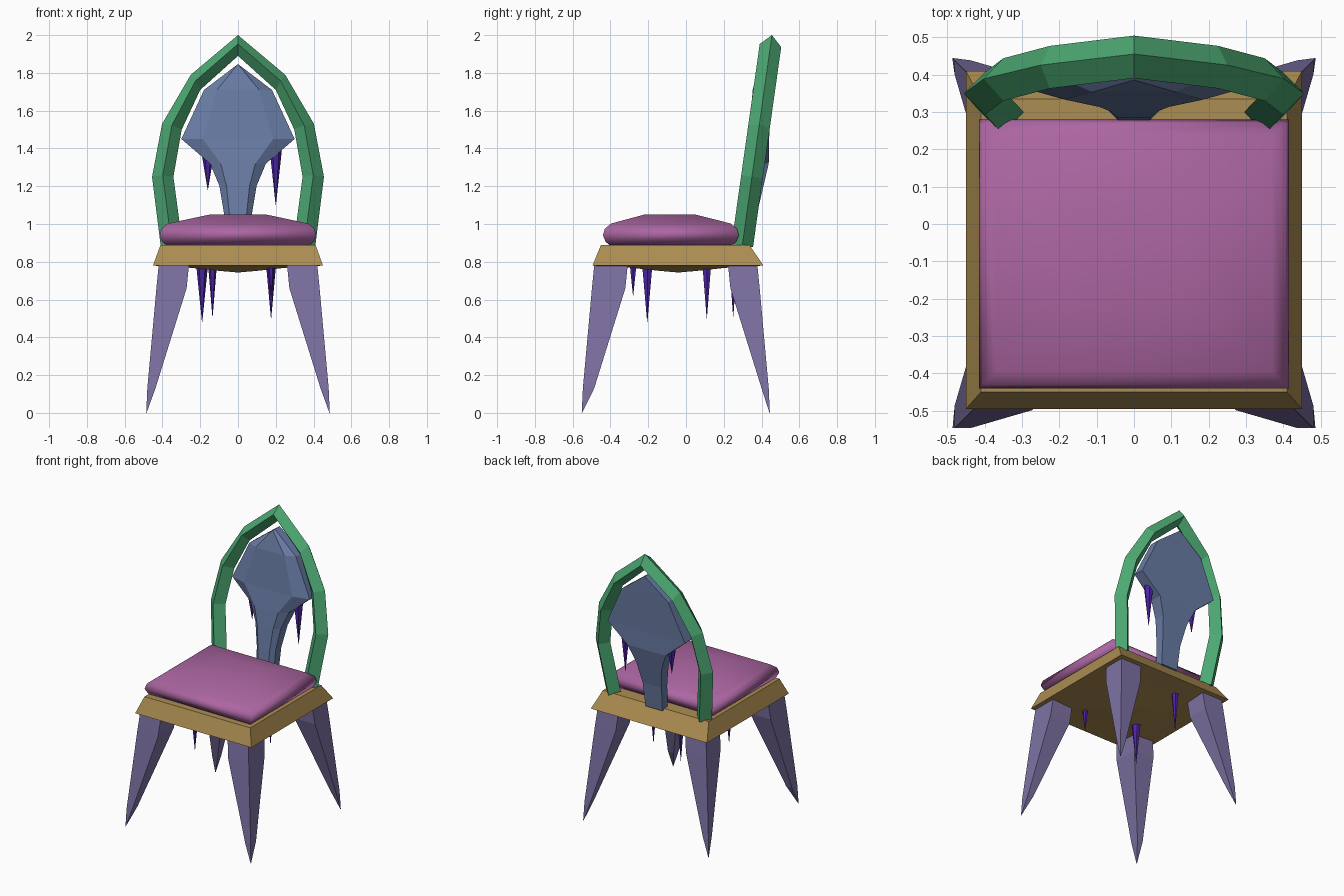
import bpy, bmesh, math

if "Cube" in bpy.data.objects:
    bpy.data.objects.remove(bpy.data.objects["Cube"])


def material(name, srgb):
    m = bpy.data.materials.new(name)
    lin = [((c / 255 + 0.055) / 1.055) ** 2.4 for c in srgb]
    m.diffuse_color = (*lin, 1)
    m.use_nodes = True
    m.node_tree.nodes["Principled BSDF"].inputs["Base Color"].default_value = m.diffuse_color
    return m


GREEN = material("green_frame", (76, 168, 114))
BROWN = material("tan_wood", (172, 141, 82))
MAUVE = material("mauve_cushion", (172, 102, 162))
LILAC = material("lilac_leg", (126, 114, 164))
BLUE = material("slate_blue", (106, 125, 166))
VIOLET = material("deep_violet", (78, 36, 165))


def loft(name, rings, mat):
    """Skin a list of equal-length point rings and cap both ends."""
    bm = bmesh.new()
    loops = [[bm.verts.new(p) for p in ring] for ring in rings]
    n = len(loops[0])
    for a, b in zip(loops, loops[1:]):
        for i in range(n):
            j = (i + 1) % n
            bm.faces.new((a[i], a[j], b[j], b[i]))
    bm.faces.new(loops[0])
    bm.faces.new(loops[-1])
    bmesh.ops.remove_doubles(bm, verts=bm.verts, dist=0.0005)
    bmesh.ops.recalc_face_normals(bm, faces=bm.faces)
    mesh = bpy.data.meshes.new(name)
    bm.to_mesh(mesh)
    bm.free()
    mesh.materials.append(mat)
    obj = bpy.data.objects.new(name, mesh)
    bpy.context.collection.objects.link(obj)
    return obj


def rect(x0, x1, y0, y1, z):
    return [(x0, y0, z), (x1, y0, z), (x1, y1, z), (x0, y1, z)]


# Seat base: sloped rim with a shallow bulging underside
base = [(.41, -.45, .335, .89), (.45, -.495, .41, .78), (.25, -.29, .21, .768),
        (.10, -.14, .06, .752), (.01, -.05, -.03, .744)]
loft("seat_base", [rect(-w, w, a, b, z) for w, a, b, z in base], BROWN)

# Cushion: soft pillow with a flat centre
pillow = [(.375, -.40, .24, .885), (.40, -.425, .265, .905), (.415, -.44, .28, .94),
          (.405, -.43, .27, .975), (.37, -.395, .235, 1.003), (.15, -.22, .05, 1.05)]
cushion = loft("cushion", [rect(-w, w, a, b, z) for w, a, b, z in pillow], MAUVE)
for p in cushion.data.polygons:
    p.use_smooth = True

# Legs: splayed square spikes, mirrored left/right and front/back
# (inner x, outer x, z); depth runs the same way from the seat centre line
leg = [(.258, .418, .80), (.272, .432, .66), (.437, .48, .13), (.484, .486, 0)]
for sx, side in ((-1, "left"), (1, "right")):
    for sy, end in ((-1, "front"), (1, "back")):
        off = -.048 if sy < 0 else -.040
        rings = []
        for i, o, z in leg:
            yi = (i + .018) * sy + off
            yo = (o + .018) * sy + off
            if sy < 0:
                yi, yo = yi + .012, yo + .049 * .98
                yi, yo = yi + .005, yo - .049 * .98
            else:
                yi, yo = yi - .015, yo - .02
            if o > .485:
                yi = yo - .002 * sy
            rings.append(rect(i * sx, o * sx, yi, yo, z))
        loft(f"{end}_{side}_leg", rings, LILAC)

# Back arch: diamond section (outer ridge, front ridge, inner ridge, back ridge)
# (outer x, outer z, inner x, inner z)
half = [(.408, .872, .295, .90), (.455, 1.25, .342, 1.25), (.402, 1.53, .298, 1.50),
        (.25, 1.79, .20, 1.71), (0, 2.0, 0, 1.89)]
stations = [(-a, b, -c, d) for a, b, c, d in half] + half[-2::-1]
arch = []
for ox, oz, ix, iz in stations:
    mx, mz = (ox + ix) / 2, (oz + iz) / 2
    lean = lambda z: .297 + (z - .88) * .141
    arch.append([(ox, lean(oz), oz), (mx, lean(mz) - .057, mz + .008),
                 (ix, lean(iz), iz), (mx, lean(mz) + .057, mz - .008)])
loft("back_arch", arch, GREEN)

# Back panel: spade-shaped splat with chamfered front edges
# (half width, z, front y, back y)
splat = [(.065, .88, .275, .355), (.073, 1.05, .285, .375), (.098, 1.20, .30, .41),
         (.148, 1.32, .313, .438), (.30, 1.45, .333, .44), (.18, 1.71, .353, .455),
         (.002, 1.845, .385, .46)]
panel = []
for w, z, f, b in splat:
    m, k = f + (b - f) * .3, w * .62
    panel.append([(-w, b, z), (-w, m, z), (-k, f, z), (k, f, z), (w, m, z), (w, b, z)])
loft("back_panel", panel, BLUE)

# Hanging spikes under the seat and under the panel shoulders
# (x, y, top z, tip z, radius)
spikes = [(-.19, -.205, .79, .48, .032), (.175, .11, .79, .50, .027),
          (-.135, .25, .79, .51, .024), (.175, -.28, .79, .62, .021),
          (-.16, .385, 1.37, 1.18, .032), (.20, .385, 1.39, 1.10, .032)]
for n, (x, y, top, tip, r) in enumerate(spikes):
    rings = []
    for radius, z in ((r, top), (.0008, tip)):
        rings.append([(x + radius * math.cos(t * math.tau / 6),
                       y + radius * math.sin(t * math.tau / 6), z) for t in range(6)])
    loft(f"hanging_spike_{n + 1}", rings, VIOLET)
